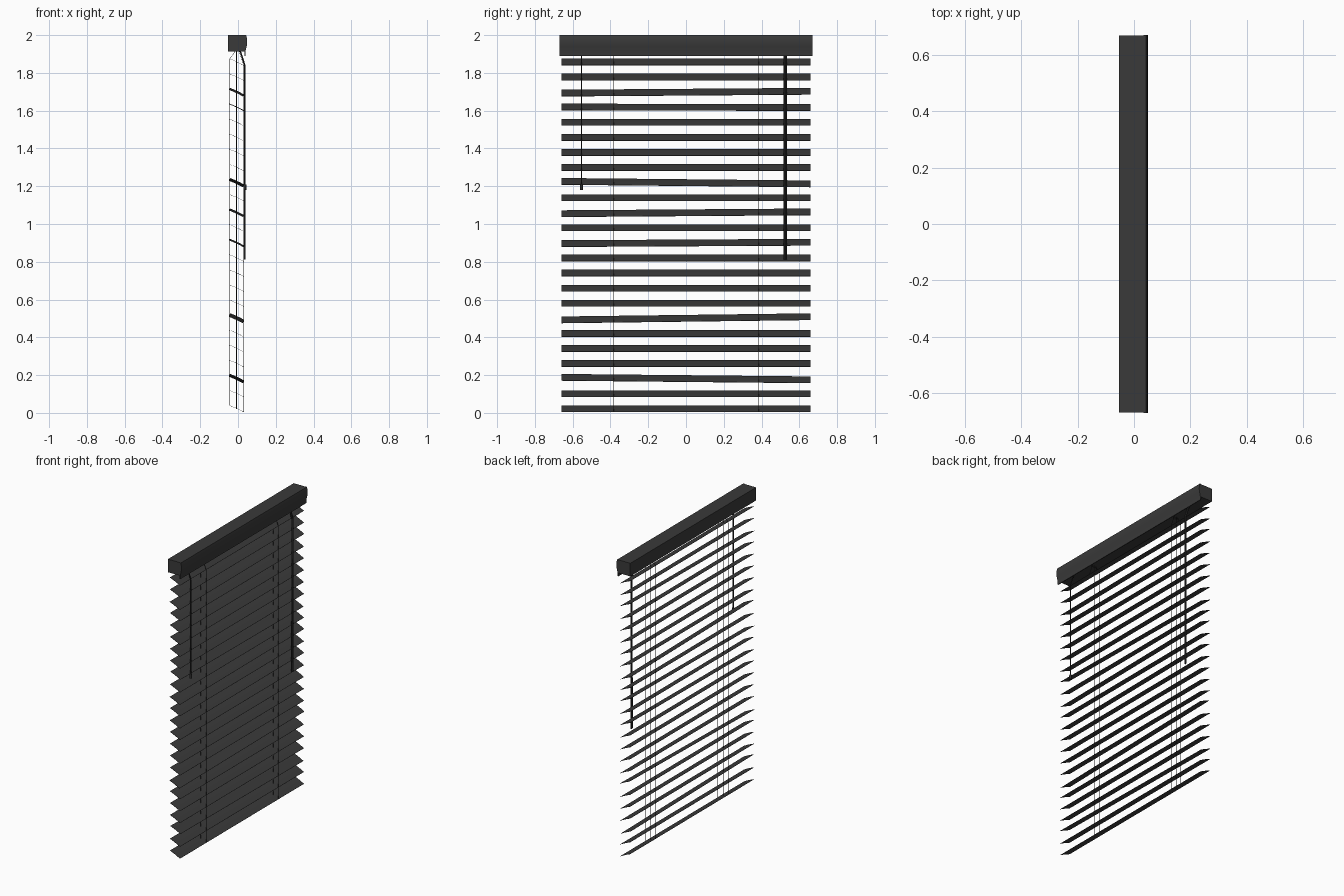
import bpy, bmesh, math
from mathutils import Vector

cube = bpy.data.objects.get("Cube")
if cube:
    bpy.data.objects.remove(cube, do_unlink=True)


def material(name, value):
    mat = bpy.data.materials.new(name)
    mat.use_nodes = True
    colour = (value, value, value, 1)
    mat.diffuse_color = colour
    mat.node_tree.nodes["Principled BSDF"].inputs["Base Color"].default_value = colour
    return mat


charcoal = material("charcoal", 0.042)
cord_black = material("cord black", 0.025)


def extrude_profile(name, points, half_length, mat):
    """Closed x-z profile swept along y."""
    bm = bmesh.new()
    face = bm.faces.new([bm.verts.new((x, -half_length, z)) for x, z in points])
    swept = bmesh.ops.extrude_face_region(bm, geom=[face])
    moved = [g for g in swept["geom"] if isinstance(g, bmesh.types.BMVert)]
    bmesh.ops.translate(bm, verts=moved, vec=(0, 2 * half_length, 0))
    bmesh.ops.recalc_face_normals(bm, faces=bm.faces)
    mesh = bpy.data.meshes.new(name)
    bm.to_mesh(mesh)
    bm.free()
    mesh.materials.append(mat)
    obj = bpy.data.objects.new(name, mesh)
    bpy.context.collection.objects.link(obj)
    bpy.ops.object.select_all(action="DESELECT")
    obj.select_set(True)
    bpy.context.view_layer.objects.active = obj
    bpy.ops.object.shade_smooth_by_angle(angle=math.radians(35))
    return obj


def cord(name, points, radius, mat=cord_black):
    """Round cord through a few points."""
    curve = bpy.data.curves.new(name, "CURVE")
    curve.dimensions = "3D"
    curve.bevel_depth = radius
    curve.bevel_resolution = 1
    curve.use_fill_caps = True
    spline = curve.splines.new("POLY")
    spline.points.add(len(points) - 1)
    for p, co in zip(spline.points, points):
        p.co = (*co, 1)
    curve.materials.append(mat)
    obj = bpy.data.objects.new(name, curve)
    bpy.context.collection.objects.link(obj)


# Head rail and the moulded valance on its room side
extrude_profile("head_rail", [(-0.053, 1.912), (0.036, 1.912), (0.036, 2.0), (-0.053, 2.0)],
                0.668, charcoal)
extrude_profile("valance", [(0.034, 1.89), (0.039, 1.89), (0.041, 1.92), (0.046, 1.94),
                            (0.049, 1.96), (0.048, 1.98), (0.043, 2.0), (0.034, 2.0)],
                0.67, charcoal)

# Slats: thin, slightly crowned strips, a few hanging crooked
tilts = {2: -0.011, 6: 0.014, 11: 0.006, 13: 0.008, 15: -0.011, 20: -0.002, 21: 0.008}
slat_count, pitch, first_z = 24, 0.0798, 0.022
half_depth, thickness, crown = 0.041, 0.0014, 0.0015
steps = [-1, -0.5, 0, 0.5, 1]
upper = [(half_depth * s, crown * (1 - s * s) + thickness / 2) for s in steps]
lower = [(x, z - thickness) for x, z in reversed(upper)]
for i in range(slat_count):
    slat = extrude_profile(f"slat_{i + 1}", upper + lower, 0.658, charcoal)
    slat.location = (-0.008, 0, first_z + pitch * i)
    slat.rotation_euler = (tilts.get(i, 0), math.radians(25), 0)

# Ladder strings and lift cords
for side, y in (("right", -0.382), ("left", 0.385)):
    cord(f"{side}_rear_string", [(-0.015, y, 1.915), (-0.046, y, 1.87), (-0.046, y, 0.04)], 0.0012)
    cord(f"{side}_front_string", [(0.005, y, 1.915), (0.03, y, 1.84), (0.03, y, 0.005)], 0.0012)
    cord(f"{side}_lift_cord", [(-0.008, y, 1.915), (-0.008, y, 0.02)], 0.0018)

# Pull cords hanging side by side
for n, y in enumerate((0.522, 0.53)):
    cord(f"pull_cord_{n + 1}", [(0.012, y, 1.915), (0.036, y, 1.84), (0.036, y, 0.812)], 0.0045)

# Tilt wand with a small grip
cord("tilt_wand", [(0.012, -0.553, 1.915), (0.036, -0.553, 1.84), (0.036, -0.553, 1.19)], 0.0035)
cord("wand_grip", [(0.036, -0.553, 1.21), (0.036, -0.553, 1.18)], 0.008)
